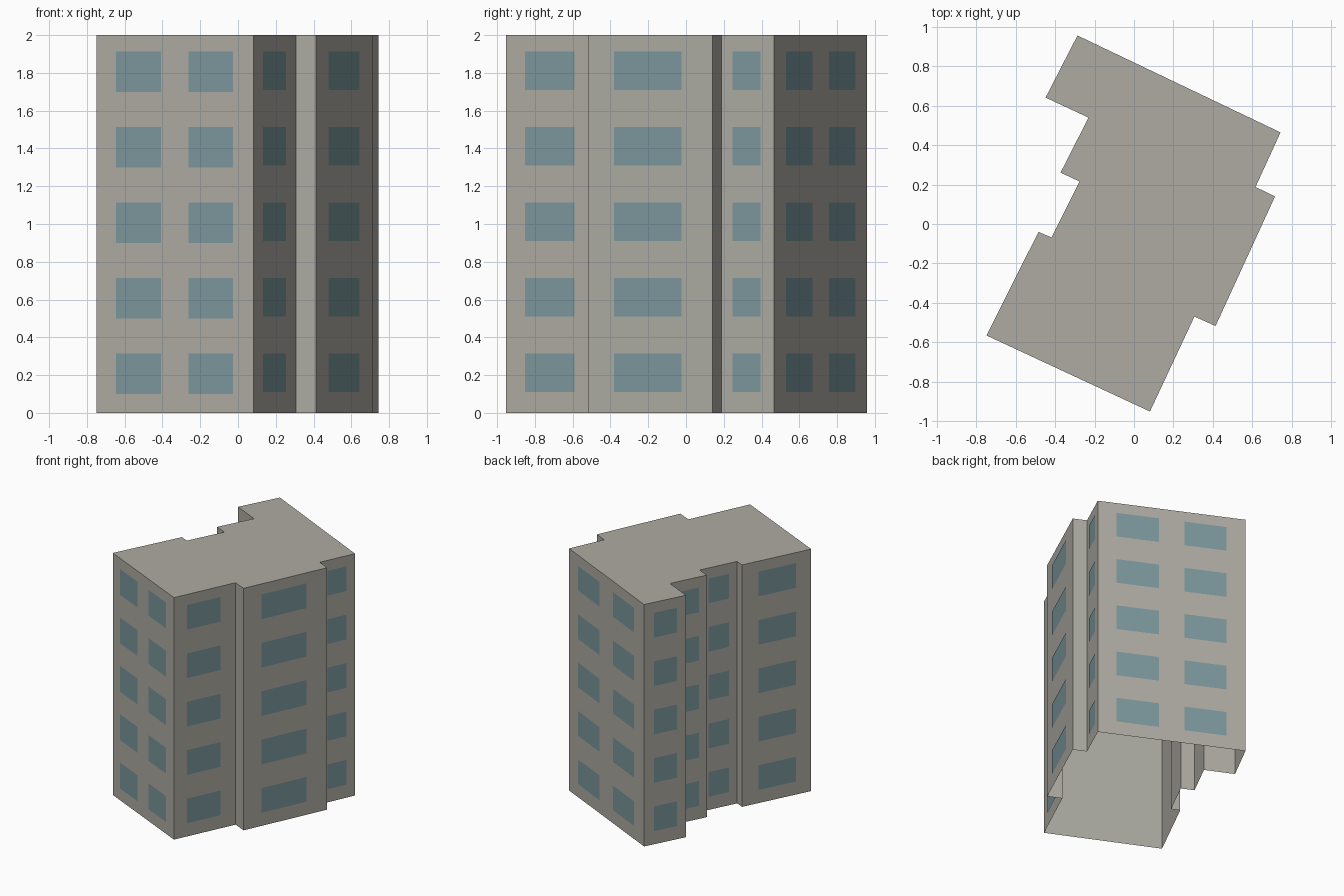
import bpy, bmesh
from mathutils import Vector

cube = bpy.data.objects.get("Cube")
if cube:
    bpy.data.objects.remove(cube, do_unlink=True)


def make_material(name, rgb):
    mat = bpy.data.materials.new(name)
    mat.use_nodes = True
    mat.diffuse_color = (*rgb, 1)
    mat.node_tree.nodes["Principled BSDF"].inputs["Base Color"].default_value = (*rgb, 1)
    return mat


def make_object(name, bm, mat):
    mesh = bpy.data.meshes.new(name)
    bm.to_mesh(mesh)
    bm.free()
    mesh.materials.append(mat)
    obj = bpy.data.objects.new(name, mesh)
    bpy.context.collection.objects.link(obj)
    return obj


concrete = make_material("warm grey concrete", (0.42, 0.41, 0.365))
glass = make_material("blue grey glass", (0.20, 0.31, 0.335))

HEIGHT = 2.0
FLOORS = 5
FLOOR_HEIGHT = HEIGHT / FLOORS
PLATE_GAP = 0.003

# Window spans along a wall, as fractions of its length
PAIR = [(0.127, 0.413), (0.588, 0.872)]
RIGHT = [(0.21, 0.753)]
LEFT = [(0.235, 0.78)]

# Footprint corners, counter-clockwise, each with the windows of the wall it starts
footprint = [
    ((-0.749, -0.566), PAIR),    # front wall
    ((0.081, -0.952), RIGHT),
    ((0.307, -0.470), []),
    ((0.414, -0.518), RIGHT),
    ((0.716, 0.140), []),
    ((0.617, 0.188), RIGHT),
    ((0.744, 0.465), PAIR),      # back wall
    ((-0.287, 0.957), LEFT),
    ((-0.449, 0.642), []),
    ((-0.231, 0.540), LEFT),
    ((-0.373, 0.261), []),
    ((-0.277, 0.216), LEFT),
    ((-0.419, -0.068), []),
    ((-0.485, -0.040), LEFT),
]
corners = [Vector((x, y, 0)) for (x, y), _ in footprint]
up = Vector((0, 0, 1))

# Building shell: walls and flat roof, open underneath
bm = bmesh.new()
base = [bm.verts.new(c) for c in corners]
top = [bm.verts.new(c + up * HEIGHT) for c in corners]
for i in range(len(base)):
    j = (i + 1) % len(base)
    bm.faces.new((base[i], base[j], top[j], top[i]))
bm.faces.new(top)
make_object("building_shell", bm, concrete)

# Window panes: thin plates on every floor of each windowed wall
bm = bmesh.new()
for i, (_, spans) in enumerate(footprint):
    start, end = corners[i], corners[(i + 1) % len(corners)]
    outward = (end - start).cross(up).normalized() * PLATE_GAP
    sill = 0.10 if i == 0 else 0.11
    for floor in range(FLOORS):
        low = up * (floor * FLOOR_HEIGHT + sill)
        high = up * (floor * FLOOR_HEIGHT + 0.314)
        for a, b in spans:
            p = start.lerp(end, a) + outward
            q = start.lerp(end, b) + outward
            bm.faces.new([bm.verts.new(v) for v in (p + low, q + low, q + high, p + high)])
make_object("window_panes", bm, glass)
